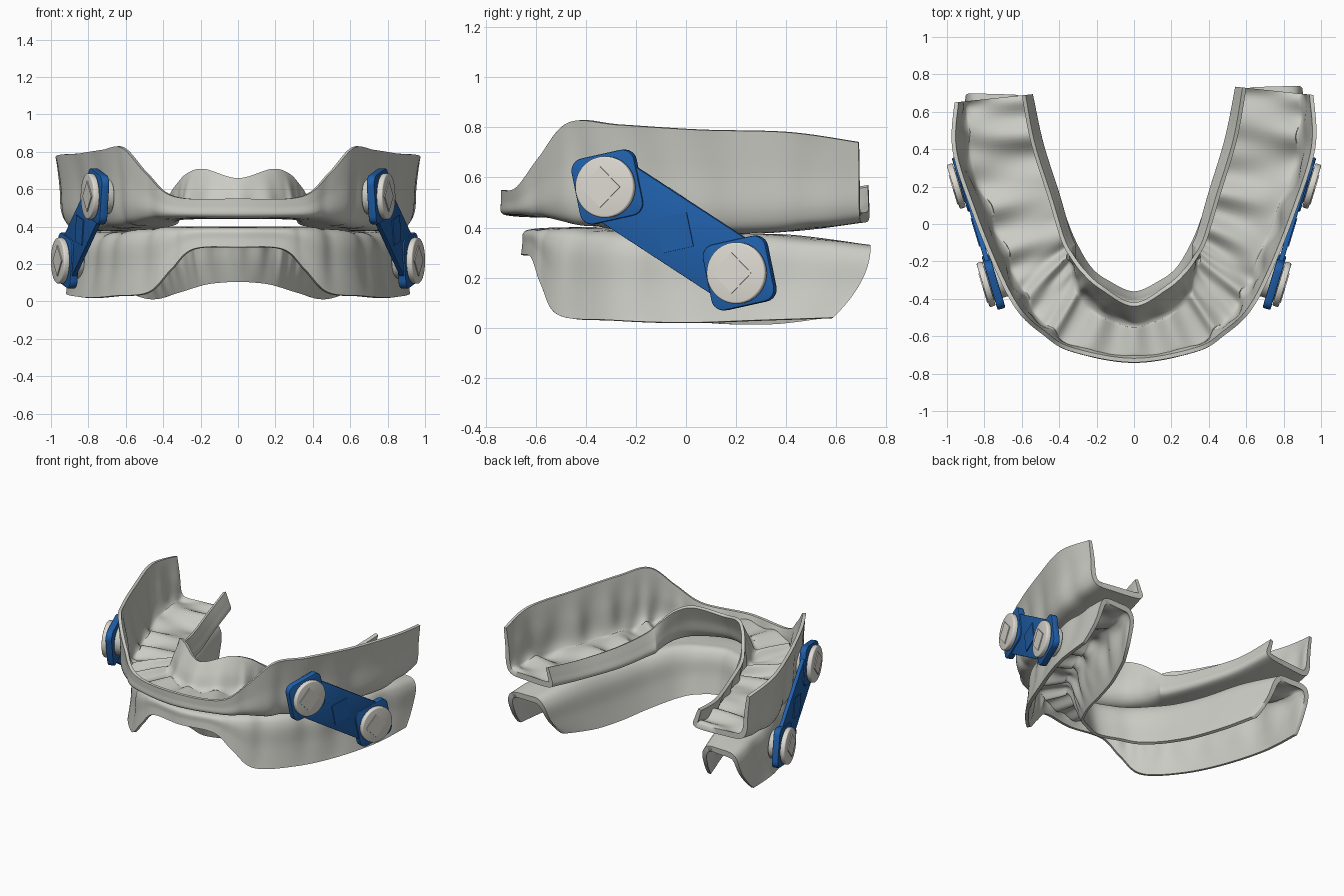
import bpy, bmesh, math
from mathutils import Matrix, Vector

cube = bpy.data.objects.get("Cube")
if cube:
    bpy.data.objects.remove(cube, do_unlink=True)


def material(name, rgb):
    m = bpy.data.materials.new(name)
    m.use_nodes = True
    m.diffuse_color = (*rgb, 1)
    m.node_tree.nodes["Principled BSDF"].inputs["Base Color"].default_value = (*rgb, 1)
    return m


GREY = material("warm grey resin", (0.6, 0.6, 0.555))
PALE = material("pale grey button", (0.72, 0.7, 0.64))
BLUE = material("blue strap", (0.014, 0.115, 0.4))


def finish(bm, name, mat, angle=40):
    bmesh.ops.recalc_face_normals(bm, faces=bm.faces)
    mesh = bpy.data.meshes.new(name)
    bm.to_mesh(mesh)
    bm.free()
    ob = bpy.data.objects.new(name, mesh)
    bpy.context.collection.objects.link(ob)
    mesh.materials.append(mat)
    bpy.ops.object.select_all(action="DESELECT")
    ob.select_set(True)
    bpy.context.view_layer.objects.active = ob
    bpy.ops.object.shade_smooth_by_angle(angle=math.radians(angle))


def spline(rows, t):
    """Catmull-Rom value at position t along a list of equal-length rows."""
    last = len(rows) - 1
    i = min(int(t), last - 1)
    f = t - i
    p = [rows[max(0, min(last, i + k))] for k in (-1, 0, 1, 2)]
    return [0.5 * (2 * b + (c - a) * f + (2 * a - 5 * b + 4 * c - d) * f * f
                   + (3 * b - a - 3 * c + d) * f ** 3) for a, b, c, d in zip(*p)]


# gaps between neighbouring teeth, as positions along the half arch
GAPS = (0, 0.7, 1.75, 3.2, 4.3, 5.05, 6.2)


def gap_ridge(u):
    return sum(math.exp(-((abs(u) - g) / 0.24) ** 2) for g in GAPS)


def tray(name, half, outer_inset, inner_inset, lean):
    """Sweep a trough around the arch; rows hold outer x y, inner x y,
    outer rim z, inner rim z and bite surface z. Insets are (front, side)."""
    mirrored = [(-r[0], r[1], -r[2], *r[3:]) for r in half[:0:-1]]
    rows = mirrored + list(half)
    n = len(half) - 1
    steps, around = 200, 48
    bm = bmesh.new()
    rings = []
    for s in range(steps + 1):
        t = 2 * n * s / steps
        u = t - n
        ox, oy, ix, iy, zo, zi, zf = spline(rows, t)
        outer, inner = Vector((ox, oy)), Vector((ix, iy))
        width = (inner - outer).length
        across = (inner - outer) / width
        sign = 1 if zo > zf else -1
        ho, hi = abs(zo - zf), abs(zi - zf)
        side = min(1, abs(u) / 3.5) ** 2
        b = outer_inset[0] + (outer_inset[1] - outer_inset[0]) * side
        e = inner_inset[0] + (inner_inset[1] - inner_inset[0]) * side
        section = [(0, ho), (b * 0.6, ho * 0.6), (b, ho * 0.2), (b + 0.12, 0.006), (0.5, 0),
                   (0.87 - e, 0.006), (1 - e, hi * 0.22), (1 - e * 0.6, hi * 0.6), (1, hi)]
        ridge = gap_ridge(u)
        skin, trough = [], []
        for k in range(around + 1):
            f = k / around
            q = f * (len(section) - 1)
            p = Vector(spline(section, q))
            tan = Vector(spline(section, min(len(section) - 1, q + 0.1)))
            tan -= Vector(spline(section, max(0, q - 0.1)))
            tan.x *= width
            p.x *= width
            normal = Vector((-tan.y, tan.x)).normalized()
            fade = math.sin(math.pi * f)
            wave = 0.016 * ridge * side * math.sin(math.pi * min(1, 2 * f))
            cusp = 0.016 * math.sin(9 * u) * math.sin(4 * math.pi * f) * fade * side
            thick = 0.022 + 0.018 * fade + fade ** 1.5 * 0.045 * ridge + cusp
            for row, depth in ((skin, wave), (trough, thick)):
                w, h = p + normal * depth
                xy = outer + across * w
                # one arm is a little longer, and the lower ends curve forwards
                y = xy.y + 0.02 * (u / n) ** 5 + lean * (u / n) ** 8 * h * h
                row.append(bm.verts.new((xy.x, y, zf + sign * h)))
        rings.append(skin + trough[::-1])
    count = len(rings[0])
    for r0, r1 in zip(rings, rings[1:]):
        for k in range(count):
            j = (k + 1) % count
            bm.faces.new((r0[k], r0[j], r1[j], r1[k]))
    # close the two open ends of the wall
    for ring in (rings[0], rings[-1]):
        for k in range(around):
            bm.faces.new((ring[k], ring[k + 1], ring[count - 2 - k], ring[count - 1 - k]))
    finish(bm, name, GREY, 60)


# upper tray: low at the front lip, tall along the cheeks
tray("upper_tray", [
    (0, -0.74, 0, -0.42, 0.55, 0.65, 0.44),
    (0.34, -0.68, 0.17, -0.33, 0.56, 0.70, 0.44),
    (0.49, -0.59, 0.26, -0.25, 0.68, 0.68, 0.43),
    (0.62, -0.47, 0.32, -0.17, 0.82, 0.62, 0.405),
    (0.73, -0.27, 0.37, -0.08, 0.81, 0.56, 0.39),
    (0.86, 0.05, 0.44, 0.15, 0.79, 0.53, 0.375),
    (0.97, 0.40, 0.53, 0.44, 0.78, 0.53, 0.385),
    (0.96, 0.67, 0.58, 0.71, 0.74, 0.57, 0.42)], (0.0, 0.06), (0.2, -0.1), 0)

# lower tray: opens downwards, cut away at the front
tray("lower_tray", [
    (0, -0.66, 0, -0.36, 0.29, 0.11, 0.40),
    (0.24, -0.62, 0.14, -0.30, 0.28, 0.10, 0.40),
    (0.36, -0.58, 0.22, -0.24, 0.17, 0.08, 0.40),
    (0.48, -0.51, 0.28, -0.15, 0.05, 0.06, 0.395),
    (0.66, -0.30, 0.34, -0.02, 0.03, 0.04, 0.38),
    (0.79, 0.0, 0.40, 0.17, 0.02, 0.02, 0.37),
    (0.89, 0.35, 0.47, 0.43, 0.03, 0.02, 0.37),
    (0.92, 0.72, 0.56, 0.71, 0.04, 0.05, 0.33)], (0.03, 0.07), (0.16, 0.14), -1.8)


# side linkage, in a frame: X back along the cheek, Y up, Z outwards
def frame(side):
    back = Vector((0.29, 0.957, 0)).normalized()
    up = Vector((0, 0, 1))
    m = Matrix((back, up, back.cross(up))).transposed().to_4x4()
    m.translation = (0.83, -0.05, 0.39)
    return Matrix.Scale(side, 4, (1, 0, 0)) @ m


def slab(name, mat, base, centre, turn, size, corner=0, edge=0.006):
    bm = bmesh.new()
    bmesh.ops.create_cube(bm, size=1, matrix=Matrix.Diagonal((*size, 1)))
    if corner:
        upright = [e for e in bm.edges if abs(e.verts[0].co.z - e.verts[1].co.z) > 0.001]
        bmesh.ops.bevel(bm, geom=upright, offset=corner, segments=6, profile=0.5, affect="EDGES")
    if edge:
        rim = [e for e in bm.edges if abs(e.verts[0].co.z - e.verts[1].co.z) < 0.001]
        bmesh.ops.bevel(bm, geom=rim, offset=edge, segments=2, profile=0.5, affect="EDGES")
    bm.transform(base @ Matrix.Translation(centre) @ Matrix.Rotation(math.radians(turn), 4, "Z"))
    finish(bm, name, mat)


def disc(name, mat, base, centre, radius, depth, edge):
    bm = bmesh.new()
    bmesh.ops.create_cone(bm, cap_ends=True, segments=48, radius1=radius, radius2=radius, depth=depth)
    rim = [e for e in bm.edges if abs(e.verts[0].co.z - e.verts[1].co.z) < 0.001]
    bmesh.ops.bevel(bm, geom=rim, offset=edge, segments=3, profile=0.5, affect="EDGES")
    bm.transform(base @ Matrix.Translation(centre))
    finish(bm, name, mat)


for label, side in (("left", 1), ("right", -1)):
    base = frame(side)
    slab(label + "_strap", BLUE, base, (0, 0, 0), -32, (0.6, 0.265, 0.026), 0, 0.004)
    slab(label + "_strap_square", BLUE, base, (0.01, -0.01, 0.014), 12, (0.13, 0.14, 0.009), 0, 0)
    for end, sx, sz in (("upper", -0.272, 0.172), ("lower", 0.277, -0.172)):
        part = label + "_" + end
        slab(part + "_pad", BLUE, base, (sx, sz, 0), 12, (0.268, 0.268, 0.044), 0.05)
        disc(part + "_post", GREY, base, (sx, sz, -0.015), 0.095, 0.1, 0.004)
        disc(part + "_button", PALE, base, (sx, sz, 0.042), 0.123, 0.034, 0.008)
        slab(part + "_button_square", PALE, base, (sx - 0.015, sz, 0.06), 45,
             (0.115, 0.115, 0.009), 0, 0)
